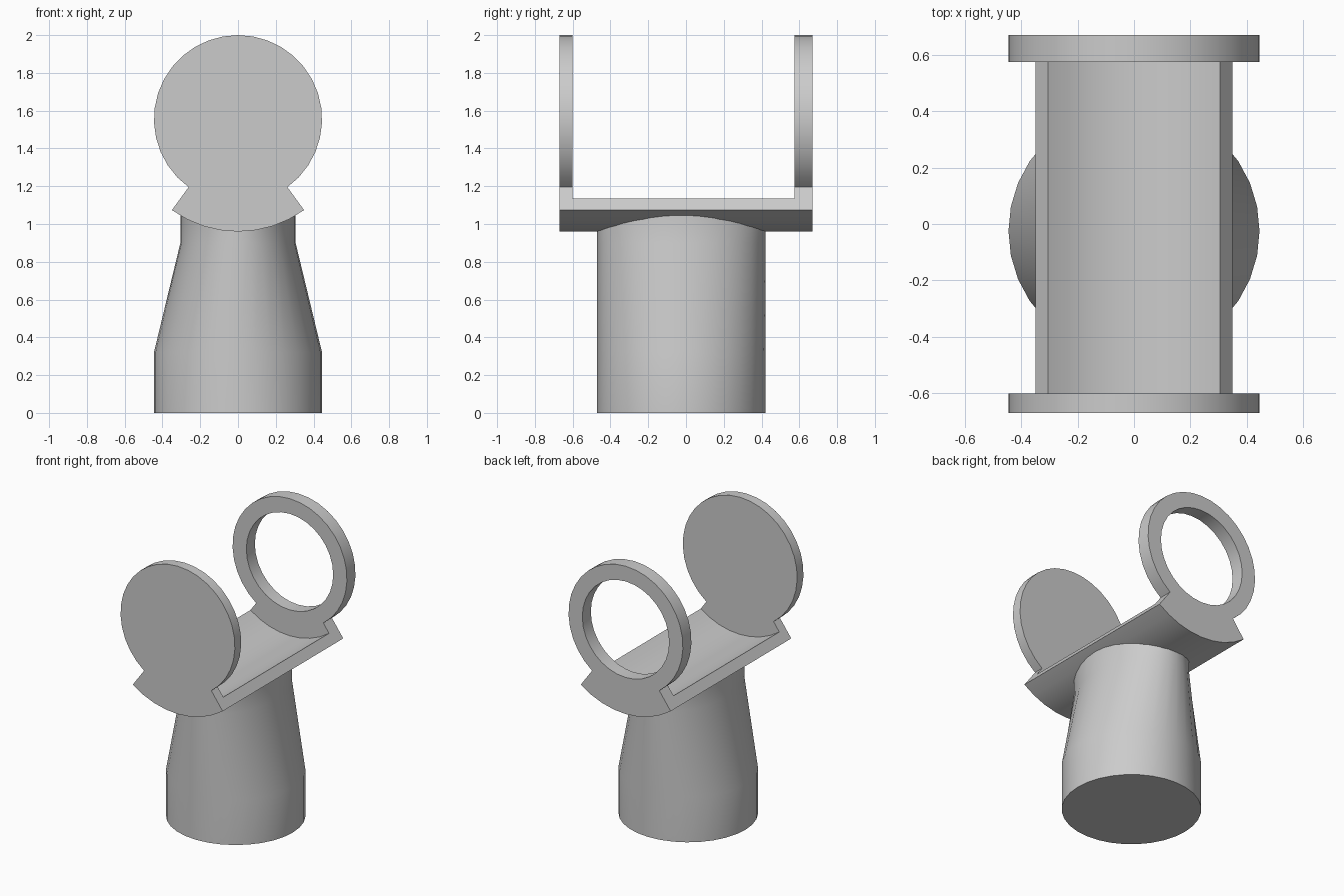
import bpy, bmesh
from math import sin, cos, sqrt, pi, radians
from mathutils import Vector

if "Cube" in bpy.data.objects:
    bpy.data.objects.remove(bpy.data.objects["Cube"])

CZ = 1.555                       # height of the disc / saddle axis
R_DISC, R_HOLE = 0.445, 0.338    # end plates
R_IN, R_OUT = 0.52, 0.595        # saddle shell
A0, A1 = radians(-126), radians(-54)   # saddle sector


def arc(r, a, b, n, closed=False):
    """Points (x, z) on an arc around the saddle axis."""
    count = n if closed else n + 1
    return [(r * cos(a + (b - a) * i / n), CZ + r * sin(a + (b - a) * i / n))
            for i in range(count)]


def finish(name, bm):
    bmesh.ops.recalc_face_normals(bm, faces=bm.faces[:])
    mesh = bpy.data.meshes.new(name)
    bm.to_mesh(mesh)
    bm.free()
    ob = bpy.data.objects.new(name, mesh)
    bpy.context.collection.objects.link(ob)
    bpy.ops.object.select_all(action='DESELECT')
    ob.select_set(True)
    bpy.context.view_layer.objects.active = ob
    bpy.ops.object.shade_smooth_by_angle(angle=radians(30))
    return ob


def prism(name, loops, y0, y1):
    """Extrude an xz outline (further loops are holes) along y."""
    bm = bmesh.new()
    edges = []
    for loop in loops:
        vs = [bm.verts.new((x, y0, z)) for x, z in loop]
        edges += [bm.edges.new((vs[i - 1], vs[i])) for i in range(len(vs))]
    bmesh.ops.triangle_fill(bm, edges=edges, use_beauty=True, normal=(0, -1, 0))
    res = bmesh.ops.extrude_face_region(bm, geom=bm.faces[:], use_keep_orig=True)
    top = [g for g in res['geom'] if isinstance(g, bmesh.types.BMVert)]
    bmesh.ops.translate(bm, verts=top, vec=Vector((0, y1 - y0, 0)))
    return finish(name, bm)


# end plates: round disc standing on a saddle-shaped foot
plate = arc(R_DISC, A1, A1 + radians(288), 28) + arc(R_OUT, A0, A1, 8)
hole = arc(R_HOLE, 0, 2 * pi, 32, closed=True)
prism("front_disc_plate", [plate], -0.67, -0.60)
prism("back_ring_plate", [plate, hole], 0.575, 0.67)

# curved saddle between the plates
saddle = arc(R_OUT, A0, A1, 8) + arc(R_IN, A1, A0, 8)
prism("saddle", [saddle], -0.60, 0.575)

# column: round foot narrowing in x only, top trimmed to the saddle underside
N, RY, CY = 32, 0.445, -0.025
bm = bmesh.new()
rings = []
for rx, z in ((0.445, 0.0), (0.445, 0.32), (0.305, 0.90), (0.305, None)):
    ring = []
    for i in range(N):
        x, y = rx * cos(2 * pi * i / N), CY + RY * sin(2 * pi * i / N)
        h = z if z is not None else CZ + 0.008 - sqrt(R_OUT ** 2 - x * x)
        ring.append(bm.verts.new((x, y, h)))
    rings.append(ring)
for lo, hi in zip(rings, rings[1:]):
    for i in range(N):
        bm.faces.new((lo[i - 1], lo[i], hi[i], hi[i - 1]))
bm.faces.new(rings[0][::-1])
top = rings[-1]
for i in range(N // 2):          # strips along y follow the saddle curve
    quad = [top[i], top[i + 1], top[(N - i - 1) % N], top[(N - i) % N]]
    bm.faces.new(list(dict.fromkeys(quad)))
finish("column", bm)
